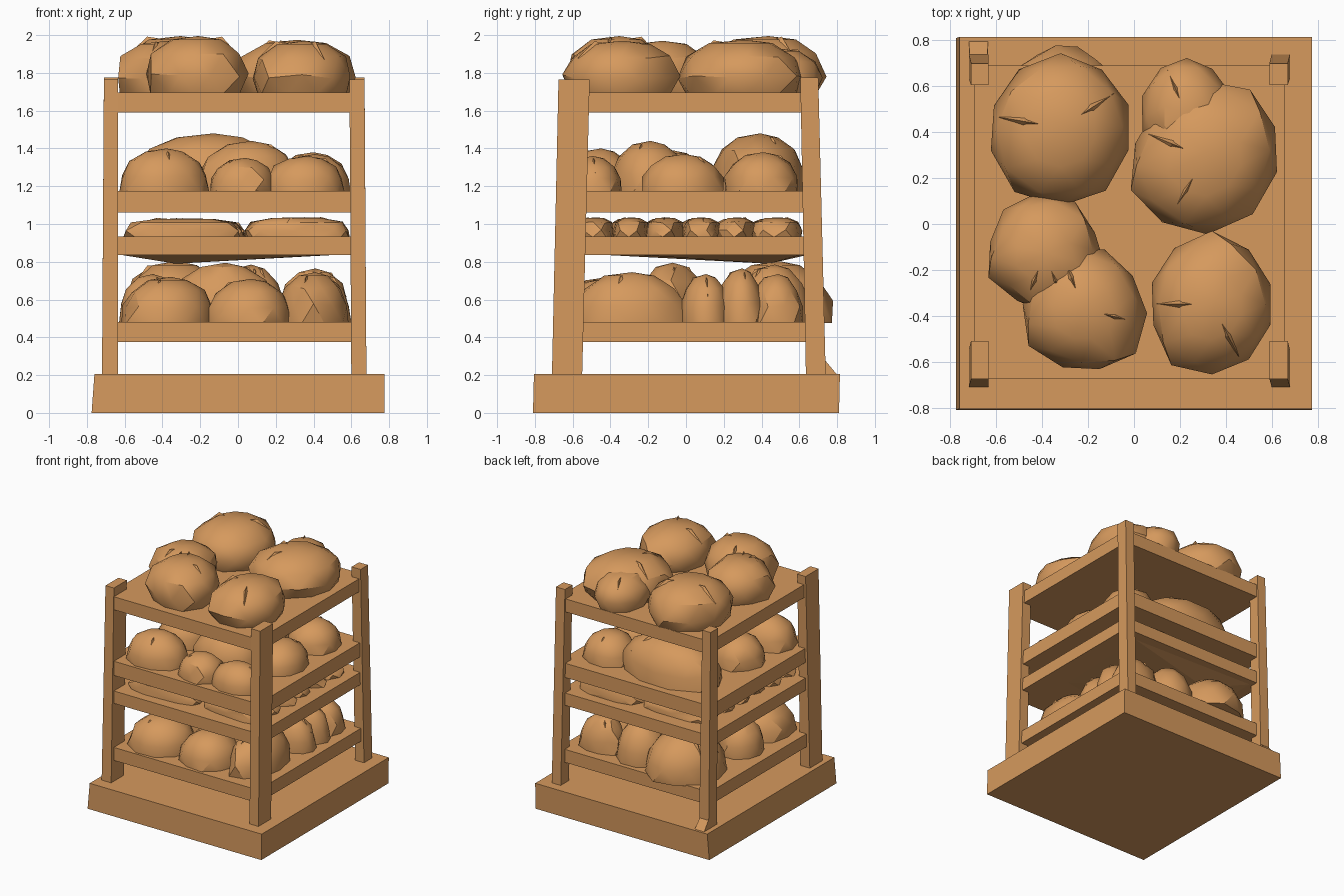
import bpy, bmesh, math, random
from mathutils import Vector

if "Cube" in bpy.data.objects:
    bpy.data.objects.remove(bpy.data.objects["Cube"])

random.seed(4)
mat = bpy.data.materials.new("warm_tan")
mat.diffuse_color = (0.67, 0.32, 0.11, 1)
mat.use_nodes = True
mat.node_tree.nodes["Principled BSDF"].inputs["Base Color"].default_value = mat.diffuse_color


def finish(name, bm, smooth=False):
    bmesh.ops.recalc_face_normals(bm, faces=bm.faces)
    me = bpy.data.meshes.new(name)
    bm.to_mesh(me)
    bm.free()
    me.materials.append(mat)
    if smooth:
        me.shade_smooth()
        me.set_sharp_from_angle(angle=math.radians(30))
    ob = bpy.data.objects.new(name, me)
    bpy.context.collection.objects.link(ob)


def tapered_box(name, low, high, z0, z1):
    """Box between two rectangles (x0, x1, y0, y1)."""
    bm = bmesh.new()
    rings = []
    for (x0, x1, y0, y1), z in ((low, z0), (high, z1)):
        rings.append([bm.verts.new((x, y, z)) for x, y in
                      ((x0, y0), (x1, y0), (x1, y1), (x0, y1))])
    a, b = rings
    bm.faces.new(a)
    bm.faces.new(b)
    for i in range(4):
        j = (i + 1) % 4
        bm.faces.new((a[i], a[j], b[j], b[i]))
    finish(name, bm)


# loaf cross-sections: (radius, height)
ROUND = ((0.88, 0.0), (1.0, 0.32), (0.87, 0.68), (0.5, 0.94))
WIDE = ((1.0, 0.0), (0.97, 0.36), (0.78, 0.7), (0.42, 0.93))
FLAT = ((1.0, 0.0), (1.0, 0.35), (0.88, 0.75), (0.5, 0.96))


def loaf(name, x, y, z, rx, ry, h, turn=0, profile=ROUND, scores=1, square=1.0, sides=10):
    """Low-poly crusty loaf with raised score marks."""
    bm = bmesh.new()
    c, s = math.cos(math.radians(turn)), math.sin(math.radians(turn))
    curve = profile[1:] + ((0, 1),)

    def vert(u, v, w):
        u, v = u * rx, v * ry
        return bm.verts.new((x + u * c - v * s, y + u * s + v * c, z + w * h))

    def dome(r):
        for (ra, za), (rb, zb) in zip(curve, curve[1:]):
            if r >= rb:
                return za + (zb - za) * (ra - r) / (ra - rb)

    def power(t):
        return math.copysign(abs(t) ** square, t)

    wobble = [random.uniform(0.93, 1.06) for _ in range(sides)]
    rings = []
    for k, (r, w) in enumerate(profile):
        ring = []
        for i in range(sides):
            a = math.tau * (i + 0.5 * (k % 2)) / sides
            q = r * wobble[i]
            ring.append(vert(q * power(math.cos(a)), q * power(math.sin(a)),
                             w + (random.uniform(-0.04, 0.04) if k in (1, 2) else 0)))
        rings.append(ring)
    top = vert(0.05, 0.05, 1)
    bm.faces.new(rings[0])
    for k in range(len(rings) - 1):
        lo, hi = rings[k], rings[k + 1]
        for i in range(sides):
            j = (i + 1) % sides
            if k % 2 == 0:
                bm.faces.new((lo[i], lo[j], hi[i]))
                bm.faces.new((lo[j], hi[j], hi[i]))
            else:
                bm.faces.new((lo[i], lo[j], hi[j]))
                bm.faces.new((lo[i], hi[j], hi[i]))
    for i in range(sides):
        bm.faces.new((rings[-1][i], rings[-1][(i + 1) % sides], top))
    # score marks: thin spindles breaking the crust
    for m in range(scores):
        a = random.uniform(0, math.tau)
        d = Vector((math.cos(a), math.sin(a)))
        n = Vector((-d.y, d.x))
        p = [d * 0.15, d * 0.5 - n * 0.06, d * 0.85, d * 0.5 + n * 0.06]
        e = [vert(q.x, q.y, dome(q.length) - 0.05) for q in p]
        q = d * 0.5
        ridge = vert(q.x, q.y, dome(0.5) + 0.05)
        bm.faces.new(e)
        for i in range(4):
            bm.faces.new((e[i], e[(i + 1) % 4], ridge))
    finish(name, bm, True)


# base plinth
tapered_box("base", (-0.775, 0.775, -0.81, 0.81), (-0.76, 0.775, -0.805, 0.815), 0, 0.207)

# corner posts, leaning slightly inward
for side, lo, hi in (("left", (-0.72, -0.635), (-0.71, -0.635)),
                     ("right", (0.60, 0.68), (0.59, 0.67))):
    tapered_box("front_post_" + side, lo + (-0.71, -0.55), hi + (-0.675, -0.51), 0.19, 1.765)
    tapered_box("back_post_" + side, lo + (0.635, 0.74), hi + (0.605, 0.70), 0.19, 1.775)
tapered_box("back_foot_wedge", (-0.72, -0.635, 0.70, 0.81), (-0.715, -0.64, 0.70, 0.71), 0.19, 0.31)

# shelves
for i, (z0, z1) in enumerate(((0.375, 0.48), (0.835, 0.935), (1.06, 1.175), (1.59, 1.695))):
    r = (-0.695, 0.655, -0.675, 0.69)
    tapered_box("shelf_%d" % (i + 1), r, r, z0, z1)

# sagging underside of the second shelf
bm = bmesh.new()
rim = [bm.verts.new(p + (0.84,)) for p in ((-0.64, -0.5), (0.55, -0.3), (0.58, 0.62), (-0.64, 0.66))]
tip = bm.verts.new((-0.33, 0.44, 0.79))
bm.faces.new(rim)
for i in range(4):
    bm.faces.new((rim[i], rim[(i + 1) % 4], tip))
finish("shelf_sag", bm)

# loaves: x, y, rx, ry, height, turn
layers = {
    "round_loaf": (1.69, 2, ROUND, (
        (-0.32, 0.42, 0.325, 0.33, 0.305, 0), (0.31, 0.29, 0.34, 0.31, 0.285, 40),
        (0.23, 0.47, 0.20, 0.27, 0.24, 0),
        (0.34, -0.35, 0.285, 0.31, 0.28, 0), (-0.22, -0.37, 0.275, 0.29, 0.305, 15),
        (-0.39, -0.13, 0.26, 0.25, 0.28, -30))),
    "upper_loaf": (1.17, 1, WIDE, (
        (-0.39, -0.46, 0.24, 0.20, 0.23, 0), (0.03, -0.50, 0.18, 0.16, 0.18, 0),
        (0.36, -0.50, 0.21, 0.16, 0.19, 0), (0.06, -0.20, 0.27, 0.20, 0.27, 10),
        (0.40, -0.02, 0.20, 0.22, 0.20, 0), (-0.42, -0.08, 0.2, 0.2, 0.22, 0),
        (-0.15, 0.38, 0.42, 0.26, 0.31, 0), (0.39, 0.40, 0.20, 0.20, 0.21, 0))),
    "lower_loaf": (0.475, 2, WIDE, (
        (-0.37, -0.42, 0.26, 0.24, 0.245, 0), (0.06, -0.44, 0.22, 0.22, 0.235, 0),
        (0.40, -0.30, 0.19, 0.30, 0.27, 0), (-0.08, -0.08, 0.28, 0.20, 0.32, 0),
        (0.41, 0.10, 0.20, 0.13, 0.26, 0), (0.40, 0.29, 0.20, 0.13, 0.29, 0),
        (-0.46, -0.05, 0.17, 0.18, 0.26, 0), (-0.34, 0.47, 0.29, 0.30, 0.33, 0),
        (0.06, 0.46, 0.20, 0.20, 0.31, 0), (0.40, 0.48, 0.19, 0.15, 0.26, 0))),
}
for name, (z, scores, profile, rows) in layers.items():
    for i, (x, y, rx, ry, h, turn) in enumerate(rows):
        loaf("%s_%d" % (name, i + 1), x, y, z, rx, ry, h, turn, profile, scores)

# rows of flat long rolls on the second shelf
for i, y in enumerate((-0.50, -0.31, -0.13, 0.06, 0.25, 0.46)):
    w = 0.095 if i < 5 else 0.13
    loaf("long_roll_left_%d" % (i + 1), -0.28, y, 0.93, 0.31, w, 0.10, 2, FLAT, 1, 0.65)
    loaf("long_roll_right_%d" % (i + 1), 0.31, y + 0.02, 0.93, 0.27, w, 0.105, -3, FLAT, 1, 0.65)
